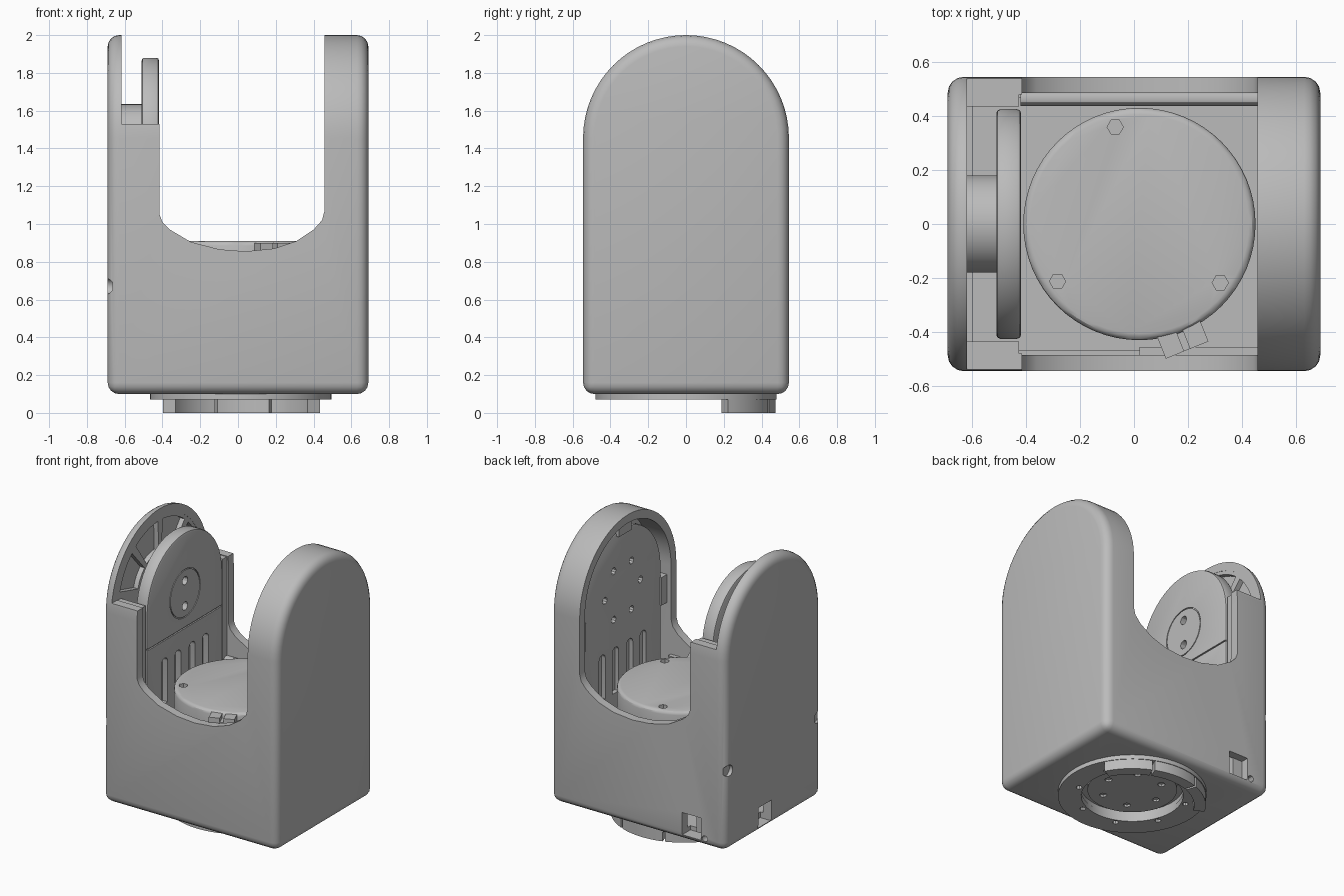
import bpy, bmesh
from math import sin, cos, pi, radians
from mathutils import Matrix, Vector

if "Cube" in bpy.data.objects:
    bpy.data.objects.remove(bpy.data.objects["Cube"])

grey = bpy.data.materials.new("plain grey")
grey.use_nodes = True
grey.diffuse_color = (0.5, 0.5, 0.5, 1)
grey.node_tree.nodes["Principled BSDF"].inputs["Base Color"].default_value = (0.5, 0.5, 0.5, 1)


def prism(name, pts, axis, a, b):
    """Extrude a 2D outline along an axis from a to b."""
    place = {"x": lambda p: (a, p[0], p[1]),
             "y": lambda p: (p[0], a, p[1]),
             "z": lambda p: (p[0], p[1], a)}[axis]
    bm = bmesh.new()
    face = bm.faces.new([bm.verts.new(place(p)) for p in pts])
    ext = bmesh.ops.extrude_face_region(bm, geom=[face])
    shift = Vector([(b - a) if k == axis else 0 for k in "xyz"])
    bmesh.ops.translate(bm, vec=shift,
                        verts=[v for v in ext["geom"] if isinstance(v, bmesh.types.BMVert)])
    bmesh.ops.recalc_face_normals(bm, faces=bm.faces)
    mesh = bpy.data.meshes.new(name)
    bm.to_mesh(mesh)
    bm.free()
    mesh.materials.append(grey)
    ob = bpy.data.objects.new(name, mesh)
    bpy.context.collection.objects.link(ob)
    return ob


def rect(u0, u1, v0, v1):
    return [(u0, v0), (u1, v0), (u1, v1), (u0, v1)]


def arc(r, a0, a1, n, cu=0, cv=0):
    return [(cu + r * cos(radians(a0 + (a1 - a0) * i / n)),
             cv + r * sin(radians(a0 + (a1 - a0) * i / n))) for i in range(n + 1)]


def circle(r, cu=0, cv=0, n=32):
    return arc(r, 0, 360, n, cu, cv)[:-1]


def sector(r0, r1, a0, a1, cu=0, cv=0, n=10):
    return arc(r1, a0, a1, n, cu, cv) + arc(r0, a1, a0, n, cu, cv)


def arch(r, bottom, centre=1.455, n=32):
    return [(-r, bottom), (r, bottom)] + arc(r, 0, 180, n, 0, centre)


def apply(ob, mod):
    bpy.context.view_layer.objects.active = ob
    bpy.ops.object.modifier_apply(modifier=mod.name)


def bevel(ob, width, segments=3):
    m = ob.modifiers.new("bevel", "BEVEL")
    m.width, m.segments = width, segments
    m.limit_method, m.angle_limit = "ANGLE", radians(40)
    m.use_clamp_overlap = False
    apply(ob, m)


def cut(ob, *args):
    cutter = prism("cutter", *args)
    cutter.hide_render = True
    m = ob.modifiers.new("cut", "BOOLEAN")
    m.operation, m.solver, m.object = "DIFFERENCE", "EXACT", cutter
    apply(ob, m)
    bpy.data.objects.remove(cutter)


# Housing: rounded arch block, hollowed, with a U opening between two arms
housing = prism("housing", arch(0.545, 0.1), "x", -0.69, 0.69)
bevel(housing, 0.06, 4)
cut(housing, arch(0.485, 0.17), "x", -0.62, 0.63)
opening = [(-0.415, 2.2), (-0.415, 1.05), (-0.40, 1.01), (-0.36, 0.97), (-0.25, 0.905),
           (-0.1, 0.866), (0.04, 0.855), (0.19, 0.87), (0.31, 0.91), (0.4, 0.97),
           (0.445, 1.02), (0.458, 1.07), (0.458, 2.2)]
cut(housing, opening, "y", -0.7, 0.7)
cut(housing, rect(-0.618, 0, 1.53, 2.2), "y", -0.7, 0.7)
# Recessed cells inside the tall thin wall
for k in range(4):
    a = 12 + k * 40
    cut(housing, sector(0.25, 0.46, a, a + 33, 0, 1.455), "x", -0.655, -0.6)
# Ports, pin holes and the round well underneath
cut(housing, rect(-0.5, -0.35, 0.14, 0.3), "y", 0.45, 0.6)
cut(housing, circle(0.022, -0.53, 0.16, 12), "y", 0.45, 0.6)
cut(housing, rect(0.02, 0.17, 0.13, 0.28), "x", -0.72, -0.6)
for y in (-0.5, 0.5):
    cut(housing, circle(0.04, y, 0.67, 16), "x", -0.72, -0.665)
cut(housing, circle(0.335, 0.015, 0), "z", 0, 0.145)

# Posts beside the slim arm
for name, s in (("front_post", -1), ("back_post", 1)):
    ys = sorted((s * 0.435, s * 0.49))
    prism(name, rect(-0.625, -0.42, 0.17, 1.53), "z", 0, 1).data.transform(Matrix())
    post = bpy.data.objects[name]
    bpy.data.objects.remove(post)
    prism(name, rect(ys[0], ys[1], 0.16, 1.525), "x", -0.625, -0.425)

# Tilt plate on the slim arm, with hub, screw holes and slots
tilt_plate = prism("tilt_plate", arch(0.425, 0.6), "x", -0.51, -0.418)
bevel(tilt_plate, 0.015, 2)
for z in (1.36, 1.54):
    cut(tilt_plate, circle(0.03, 0, z, 12), "x", -0.47, -0.4)
cut(tilt_plate, sector(0.165, 0.172, 0, 359, 0, 1.45, 32), "x", -0.425, -0.4)
cut(tilt_plate, rect(-0.5, 0.5, 1.2, 1.21), "x", -0.428, -0.4)
prism("tilt_hub", circle(0.18, 0, 1.455), "x", -0.63, -0.505)

# Bearing plate set inside the thick arm
bearing_plate = prism("bearing_plate", arch(0.435, 0.6), "x", 0.5, 0.55)
bevel(bearing_plate, 0.012, 2)
for k in range(6):
    cut(bearing_plate, circle(0.025, 0.2 * cos(k * pi / 3), 1.45 + 0.2 * sin(k * pi / 3), 10),
        "x", 0.48, 0.53)
prism("bearing_hub", circle(0.18, 0, 1.455), "x", 0.54, 0.635)

# Vertical cooling slots near the foot of both plates
for plate, x0, x1 in ((tilt_plate, -0.46, -0.4), (bearing_plate, 0.48, 0.53)):
    for y in (-0.23, -0.08, 0.08, 0.23):
        slot = [(y - 0.035, 0.75), (y + 0.035, 0.75)] + arc(0.035, 0, 180, 8, y, 1.04)
        cut(plate, slot, "x", x0, x1)

# Retaining clips around the bearing plate
prism("top_clip", rect(-0.07, 0.07, 1.86, 1.96), "x", 0.48, 0.6)
for name, y in (("front_clip", -0.46), ("back_clip", 0.46)):
    prism(name, rect(y - 0.035, y + 0.035, 1.18, 1.38), "x", 0.49, 0.6)

# Inner deck and turntable
prism("inner_deck", rect(-0.6, 0.61, -0.47, 0.47), "z", 0.58, 0.64)
turntable = prism("turntable", circle(0.43, 0.02, 0, 64), "z", 0.62, 0.91)
bevel(turntable, 0.025, 3)
for a in (104, 215, 324):
    x, y = 0.02 + 0.37 * cos(radians(a)), 0.37 * sin(radians(a))
    cut(turntable, circle(0.03, x, y, 6), "z", 0.88, 1)

# Inner ledges along the front and back walls
prism("back_ledge", circle(0.028, 0.465, 0.8, 12), "x", -0.42, 0.46)
prism("front_ledge", rect(-0.49, -0.455, 0.76, 0.82), "x", 0.02, 0.46)

# Cable connector beside the turntable
connector = prism("connector", rect(-0.085, 0.085, -0.045, 0.045), "z", 0.78, 0.9)
cut(connector, rect(-0.012, 0.012, -0.1, 0.1), "z", 0.87, 1)
connector.matrix_world = Matrix.Translation((0.18, -0.425, 0)) @ Matrix.Rotation(radians(22), 4, "Z")

# Base flange, inner rotor and three curved pads
flange = prism("base_flange", circle(0.48, 0.015, 0, 64), "z", 0.07, 0.11)
cut(flange, circle(0.33, 0.015, 0, 48), "z", 0, 0.2)
for k in range(8):
    a = radians(22.5 + k * 45)
    cut(flange, circle(0.02, 0.015 + 0.36 * cos(a), 0.36 * sin(a), 8), "z", 0, 0.09)
rotor = prism("base_rotor", circle(0.29, 0.015, 0, 48), "z", 0.115, 0.16)
for k in range(6):
    a = radians(k * 60)
    cut(rotor, circle(0.025, 0.015 + 0.2 * cos(a), 0.2 * sin(a), 8), "z", 0.1, 0.13)
for name, a0, a1 in (("left_pad", 28, 66), ("middle_pad", 68, 108), ("right_pad", 110, 150)):
    prism(name, sector(0.4, 0.475, a0, a1, 0.015, 0), "z", 0, 0.08)

# Smooth curved faces and keep hard edges
bpy.ops.object.select_all(action="DESELECT")
for ob in bpy.context.collection.objects:
    if ob.type == "MESH":
        ob.select_set(True)
        bpy.context.view_layer.objects.active = ob
bpy.ops.object.shade_smooth_by_angle(angle=radians(30))
